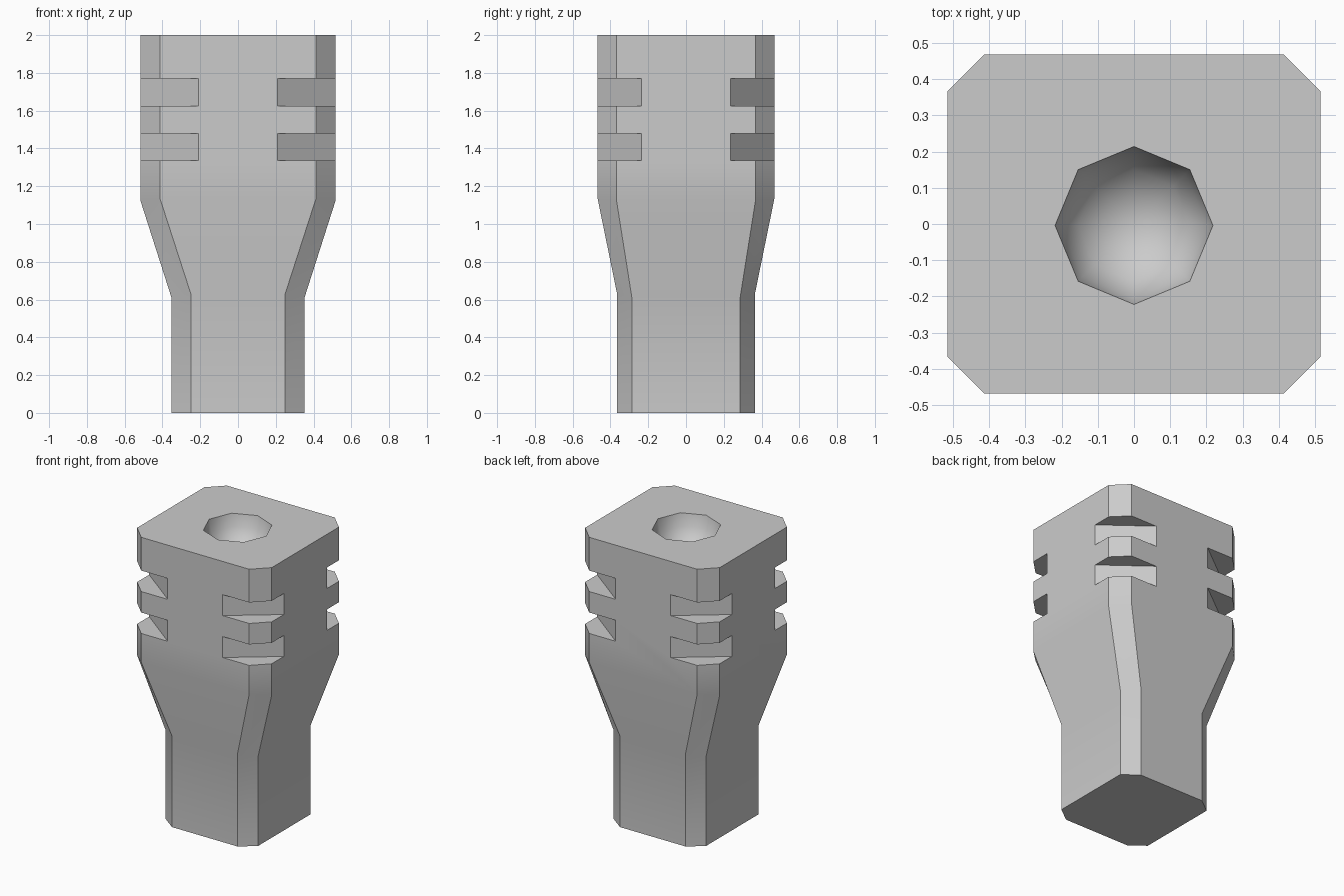
import bpy, bmesh
from math import sin, cos, pi

if "Cube" in bpy.data.objects:
    bpy.data.objects.remove(bpy.data.objects["Cube"])


def make_object(name, bm):
    bmesh.ops.recalc_face_normals(bm, faces=bm.faces)
    mesh = bpy.data.meshes.new(name)
    bm.to_mesh(mesh)
    bm.free()
    obj = bpy.data.objects.new(name, mesh)
    bpy.context.collection.objects.link(obj)
    return obj


def section(hx, hy, ix, iy, z_side, z_front):
    """Chamfered rectangle; side-face corners and front-face corners may differ in z."""
    pts = []
    for sx, sy in ((1, 1), (-1, 1), (-1, -1), (1, -1)):
        pair = [(sx * hx, sy * iy, z_side), (sx * ix, sy * hy, z_front)]
        pts += pair if sx * sy > 0 else pair[::-1]
    return pts


# Block: chamfered shaft flaring to a wider head
rings = [
    section(0.353, 0.365, 0.25, 0.287, 0, 0),
    section(0.353, 0.365, 0.25, 0.287, 0.613, 0.631),
    section(0.515, 0.468, 0.413, 0.367, 1.119, 1.135),
    section(0.515, 0.468, 0.413, 0.367, 2, 2),
]
# Eight-sided rounded socket continuing inward from the top
R, CY, STEPS = 0.218, -0.004, 4
for i in range(STEPS):
    a = i / STEPS * pi / 2
    rings.append([(R * cos(a) * cos(k * pi / 4), CY + R * cos(a) * sin(k * pi / 4),
                   2 - R * sin(a)) for k in range(8)])

bm = bmesh.new()
loops = [[bm.verts.new(p) for p in ring] for ring in rings]
bm.faces.new(loops[0])
for lo, hi in zip(loops, loops[1:]):
    for k in range(8):
        n = (k + 1) % 8
        bm.faces.new((lo[k], lo[n], hi[n], hi[k]))
tip = bm.verts.new((0, CY, 2 - R))
for k in range(8):
    bm.faces.new((loops[-1][k], loops[-1][(k + 1) % 8], tip))
block = make_object("notched_block", bm)

# Corner notches: two diagonal prisms cut from each vertical corner
bm = bmesh.new()
for sx in (1, -1):
    for sy in (1, -1):
        for z0, z1 in ((1.335, 1.48), (1.625, 1.77)):
            tri = [(0.0575, 0.5845), (0.6675, 0.1185), (0.9, 0.8)]
            lo, hi = ([bm.verts.new((sx * x, sy * y, z)) for x, y in tri] for z in (z0, z1))
            bm.faces.new(lo)
            bm.faces.new(hi)
            for k in range(3):
                n = (k + 1) % 3
                bm.faces.new((lo[k], lo[n], hi[n], hi[k]))
cutter = make_object("notch_cutter", bm)
cutter.hide_render = True

bpy.context.view_layer.objects.active = block
block.select_set(True)
mod = block.modifiers.new("notches", 'BOOLEAN')
mod.operation = 'DIFFERENCE'
mod.solver = 'EXACT'
mod.object = cutter
bpy.ops.object.modifier_apply(modifier=mod.name)
bpy.data.objects.remove(cutter)

# Crisp outside edges, smooth socket
bpy.ops.object.shade_smooth_by_angle(angle=pi / 6)
verts = block.data.vertices
for e in block.data.edges:
    pts = [verts[i].co for i in e.vertices]
    inside = all(p.x ** 2 + (p.y - CY) ** 2 < (R + 0.01) ** 2 and p.z > 1.5 for p in pts)
    if inside and min(p.z for p in pts) < 1.99:
        e.use_edge_sharp = False
